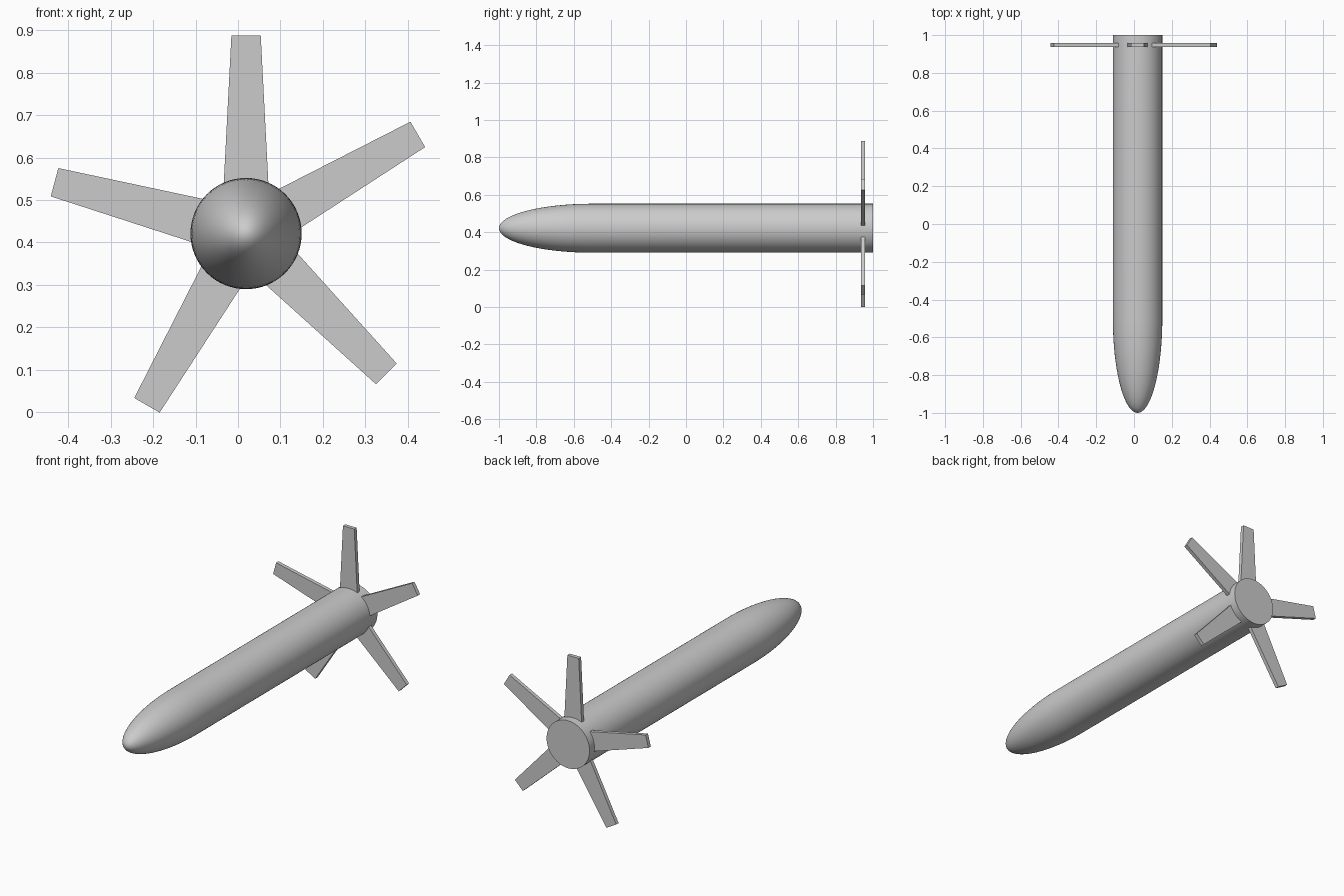
import bpy, bmesh, math
from mathutils import Matrix, Vector

if "Cube" in bpy.data.objects:
    bpy.data.objects.remove(bpy.data.objects["Cube"])

CX, CZ, R = 0.019, 0.421, 0.131
NOSE = 0.5      # length of the elliptical nose
SEG, STEPS = 64, 20


def finish(bm, name, smooth=False):
    bmesh.ops.recalc_face_normals(bm, faces=bm.faces[:])
    mesh = bpy.data.meshes.new(name)
    bm.to_mesh(mesh)
    bm.free()
    ob = bpy.data.objects.new(name, mesh)
    bpy.context.collection.objects.link(ob)
    ob.location = (CX, 0, CZ)
    if smooth:
        bpy.ops.object.select_all(action='DESELECT')
        ob.select_set(True)
        bpy.context.view_layer.objects.active = ob
        bpy.ops.object.shade_smooth_by_angle(angle=math.radians(35))
    return ob


# Body: lathed profile with elliptical nose, straight tube and flat tail
profile = []
for i in range(STEPS + 1):
    t = math.pi / 2 * i / STEPS
    profile.append(Vector((R * math.sin(t), -1 + NOSE * (1 - math.cos(t)), 0)))
profile += [Vector((R, 1, 0)), Vector((0, 1, 0))]
bm = bmesh.new()
verts = [bm.verts.new(p) for p in profile]
edges = [bm.edges.new(pair) for pair in zip(verts, verts[1:])]
bmesh.ops.spin(bm, geom=verts + edges, cent=(0, 0, 0), axis=(0, 1, 0),
               angle=math.tau, steps=SEG, use_duplicate=False)
bmesh.ops.remove_doubles(bm, verts=bm.verts[:], dist=1e-5)
finish(bm, "body", smooth=True)

# Tail fins: tapered flat blades, unevenly spaced around the tail
OUTLINE = [(0.10, -0.0535), (0.467, -0.0345), (0.467, 0.0345), (0.10, 0.0535)]
for n, angle in enumerate((90, 30, 165, 240, 315), 1):
    bm = bmesh.new()
    face = bm.faces.new([bm.verts.new((r, 0.936, w)) for r, w in OUTLINE])
    ext = bmesh.ops.extrude_face_region(bm, geom=[face])
    moved = [v for v in ext["geom"] if isinstance(v, bmesh.types.BMVert)]
    bmesh.ops.translate(bm, vec=(0, 0.021, 0), verts=moved)
    bmesh.ops.rotate(bm, verts=bm.verts[:], cent=(0, 0, 0),
                     matrix=Matrix.Rotation(-math.radians(angle), 3, 'Y'))
    finish(bm, f"tail_fin_{n}")
